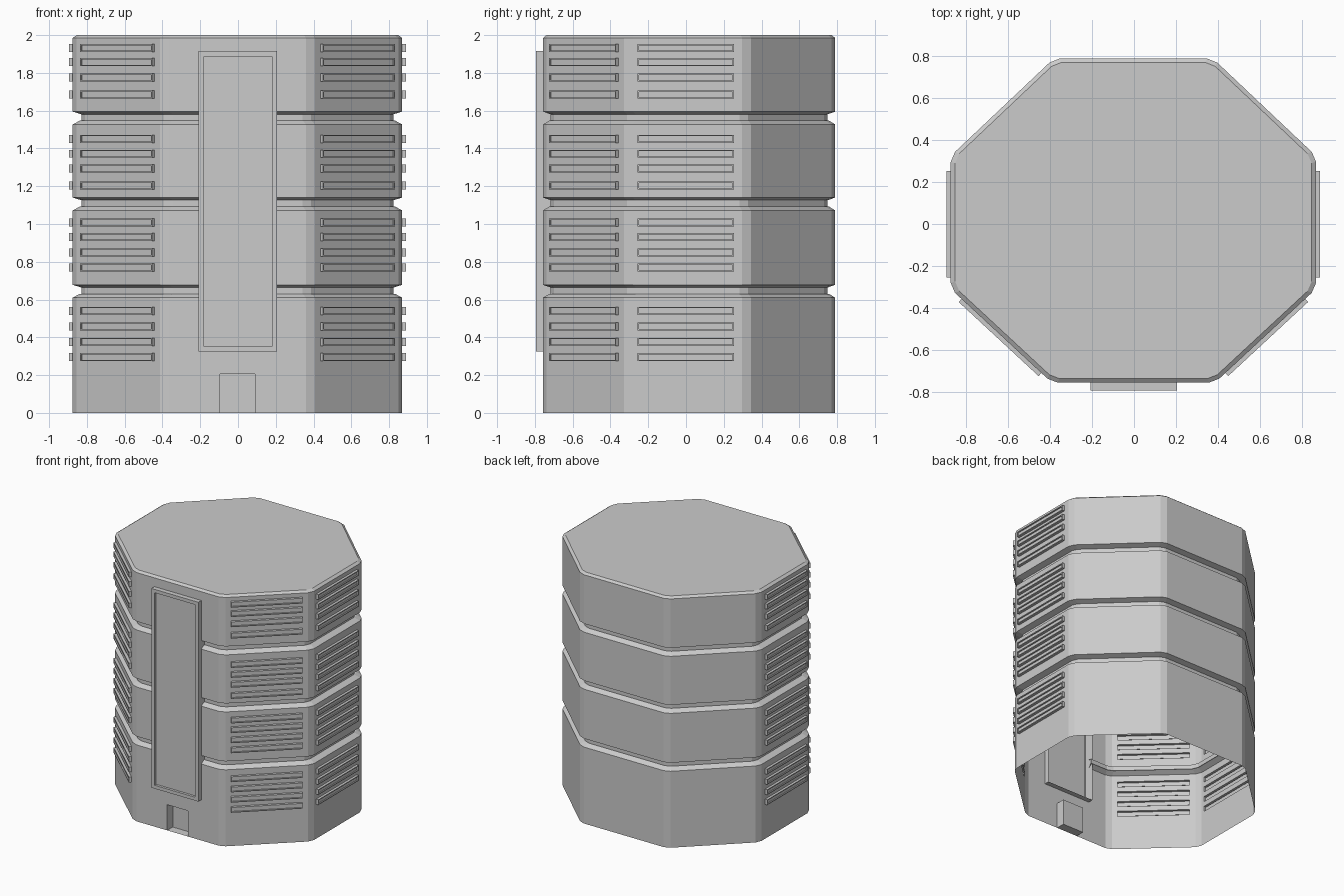
import bpy
from mathutils import Vector

if "Cube" in bpy.data.objects:
    bpy.data.objects.remove(bpy.data.objects["Cube"])

CX, CY = -0.003, 0.0
UP = Vector((0, 0, 1))

# octagonal plan, counter-clockwise, mirrored left/right
half = [(.39, -.757), (.872, -.31), (.872, .325), (.38, .79)]
corners = [Vector((x, y)) for x, y in half] + [Vector((-x, y)) for x, y in reversed(half)]

# each corner becomes two points; even index = start of a main side
CH = 0.028
plan = []
for i, c in enumerate(corners):
    n = corners[(i + 1) % 8]
    d = (n - c).normalized()
    plan += [c + d * CH, n - d * CH]

# wall profile: (z, inset), with three grooves and a bevelled top
profile = [(0, 0)]
for z in (.61, 1.072, 1.527):
    profile += [(z, 0), (z + .02, .035), (z + .02, .043), (z + .054, .043), (z + .068, 0)]
profile += [(1.985, 0), (2.0, .02)]


def pt(i, row):
    z, inset = profile[row]
    p = plan[i % 16]
    k = 1 - inset / .83
    return Vector((p.x * k + CX, .0165 + (p.y - .0165) * k + CY, z))


class Mesh:
    def __init__(self, name):
        self.name, self.verts, self.faces = name, [], []

    def face(self, pts):
        n = len(self.verts)
        self.verts += [tuple(p) for p in pts]
        self.faces.append(range(n, n + len(pts)))

    def relief(self, quad, steps):
        """Step a rectangle outward through (inset, offset) rings and cap it."""
        u = (quad[1] - quad[0]).normalized()
        n = u.cross(UP)
        rings = []
        for ins, off in steps:
            rings.append([q + (u * a + UP * b) * ins + n * off
                          for q, (a, b) in zip(quad, ((1, 1), (-1, 1), (-1, -1), (1, -1)))])
        for a, b in zip(rings, rings[1:]):
            for i in range(4):
                j = (i + 1) % 4
                self.face([a[i], a[j], b[j], b[i]])
        self.face(rings[-1])

    def build(self):
        me = bpy.data.meshes.new(self.name)
        me.from_pydata(self.verts, [], [list(f) for f in self.faces])
        ob = bpy.data.objects.new(self.name, me)
        bpy.context.collection.objects.link(ob)
        bpy.context.view_layer.objects.active = ob
        ob.select_set(True)
        bpy.ops.object.mode_set(mode='EDIT')
        bpy.ops.mesh.select_all(action='SELECT')
        bpy.ops.mesh.remove_doubles(threshold=0.0002)
        bpy.ops.object.mode_set(mode='OBJECT')
        ob.select_set(False)


def grid(mesh, quad, us, vs, holes):
    """Fill a wall panel with cells at breaks us/vs, returning the hole quads."""
    a, b, c, d = quad
    at = lambda u, v: a.lerp(b, u).lerp(d.lerp(c, u), v)
    cut = []
    for u0, u1 in zip(us, us[1:]):
        for v0, v1 in zip(vs, vs[1:]):
            cell = [at(u0, v0), at(u1, v0), at(u1, v1), at(u0, v1)]
            um, zm = (u0 + u1) / 2, (cell[0].z + cell[2].z) / 2
            if any(h[0] < um < h[1] and h[2] < zm < h[3] for h in holes):
                cut.append(cell)
            else:
                mesh.face(cell)
    return cut


shell, louvres = Mesh("tower_shell"), Mesh("vent_louvres")
door, notch = Mesh("door_panel"), Mesh("base_recess")

# openings on the front side: door and small base recess
DOOR = (-.208, .206, .325, 1.915)
NOTCH = (-.095, .09, 0, .205)
fa, fb = pt(14, 0), pt(15, 0)
fu = lambda x: (x - fa.x) / (fb.x - fa.x)
front_holes = [(fu(h[0]), fu(h[1]), h[2], h[3]) for h in (DOOR, NOTCH)]

# louvre heights (centres) per storey
louvre_z = [.295, .376, .458, .54, .77, .85, .931, 1.008,
            1.204, 1.293, 1.372, 1.451, 1.685, 1.776, 1.857, 1.932]
LH = .021
louvre_u = {0: (.065, .93), 1: (.045, .925), 5: (.075, .955), 6: (.07, .935)}

# walls
for row in range(len(profile) - 1):
    z0, z1 = profile[row][0], profile[row + 1][0]
    for i in range(16):
        quad = [pt(i, row), pt(i + 1, row), pt(i + 1, row + 1), pt(i, row + 1)]
        side = i // 2
        us, holes = [0, 1], []
        if i % 2 == 0 and side == 7:
            holes = front_holes
        elif i % 2 == 0 and side in louvre_u:
            holes = [(*louvre_u[side], z - LH, z + LH) for z in louvre_z if z0 < z < z1]
        us = sorted({0, 1, *(u for h in holes for u in h[:2])})
        zs = sorted({z for h in holes for z in h[2:] if z0 < z < z1})
        vs = [0] + [(z - z0) / (z1 - z0) for z in zs] + [1]
        cells = grid(shell, quad, us, vs, holes)
        if side != 7:
            # hollow vent bars with a shallow rim
            for cell in cells:
                louvres.relief(cell, [(0, 0), (0, .02), (.007, .02), (.007, .011)])

# roof
shell.face([pt(i, len(profile) - 1) for i in range(16)])


def front_quad(x0, x1, z0, z1):
    return [Vector((x, fa.y, z)) for x, z in ((x0, z0), (x1, z0), (x1, z1), (x0, z1))]


# raised door frame with sunken panel, and the recess below it
door.relief(front_quad(*DOOR), [(0, -.04), (0, .038), (.027, .038), (.027, .018)])
notch.relief(front_quad(*NOTCH), [(0, 0), (0, -.07)])

for m in (shell, louvres, door, notch):
    m.build()
